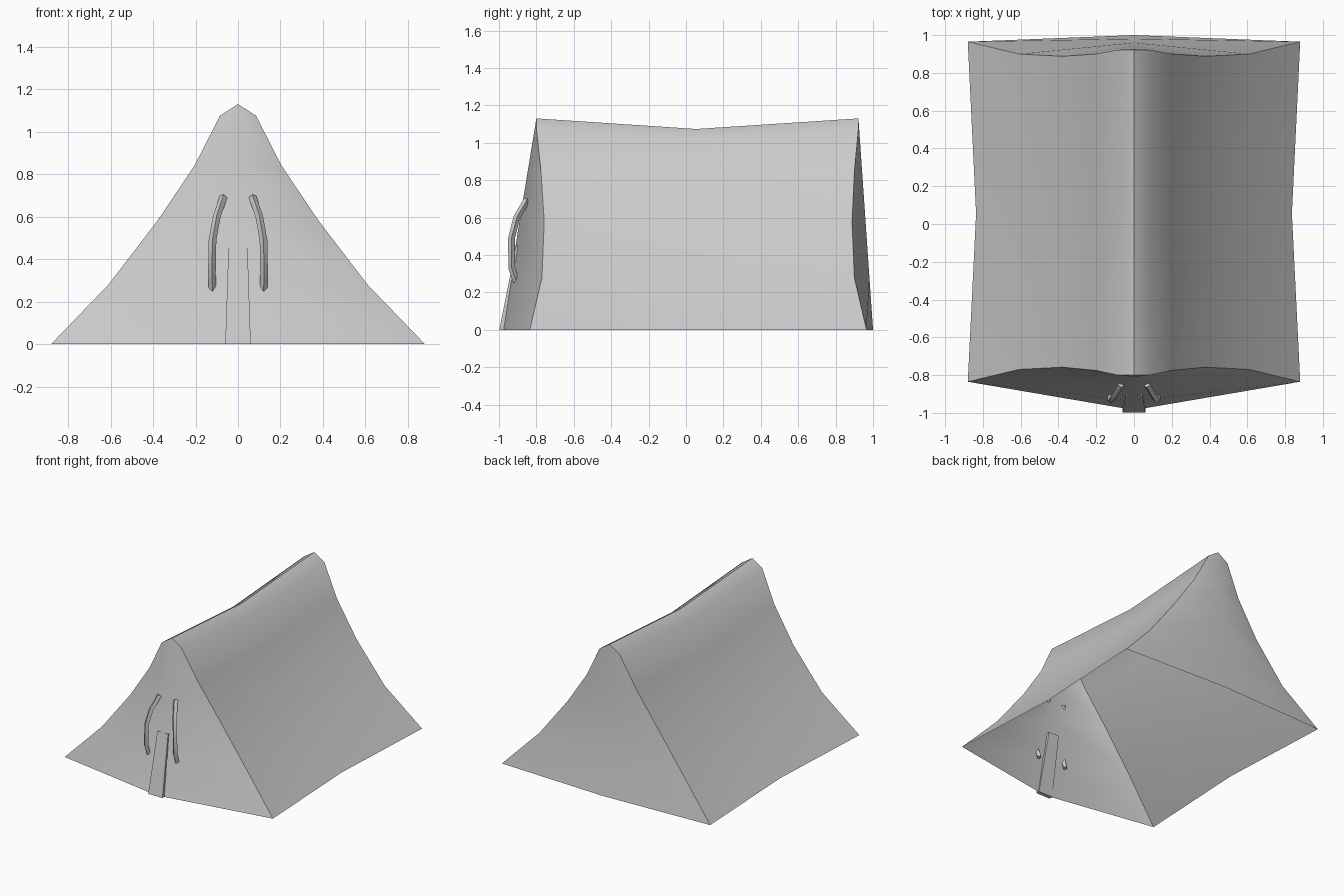
import bpy, bmesh, math
from mathutils import Vector

cube = bpy.data.objects.get("Cube")
if cube:
    bpy.data.objects.remove(cube)

canvas = bpy.data.materials.new("grey_canvas")
canvas.use_nodes = True
GREY = (0.6, 0.6, 0.6, 1)
canvas.diffuse_color = GREY
canvas.node_tree.nodes["Principled BSDF"].inputs["Base Color"].default_value = GREY


def finish(name, bm, angle):
    bmesh.ops.recalc_face_normals(bm, faces=bm.faces)
    mesh = bpy.data.meshes.new(name)
    bm.to_mesh(mesh)
    bm.free()
    mesh.materials.append(canvas)
    ob = bpy.data.objects.new(name, mesh)
    bpy.context.collection.objects.link(ob)
    bpy.ops.object.select_all(action='DESELECT')
    ob.select_set(True)
    bpy.context.view_layer.objects.active = ob
    bpy.ops.object.shade_smooth_by_angle(angle=math.radians(angle))
    return ob


# Half profile of the tent: x, z, y of the front edge, y of the back edge
PROFILE = [(0.88, 0, -0.835, 0.965), (0.61, 0.28, -0.77, 0.9),
           (0.38, 0.58, -0.758, 0.888), (0.205, 0.84, -0.775, 0.9),
           (0.085, 1.075, -0.8, 0.922), (0, 1.13, -0.8, 0.922)]
HEIGHT = 1.13
SAG, MID_Y = 0.95, 0.055


def front_y(z):
    return -0.985 + 0.185 * z / HEIGHT


def back_y(z):
    return 1.0 - 0.078 * z / HEIGHT


# Tent canvas: two sagging sides and two bowed end panels, open underneath
bm = bmesh.new()
full = [(-x, z, f, b) for x, z, f, b in PROFILE] + PROFILE[-2::-1]
front = [bm.verts.new((x, f, z)) for x, z, f, b in full]
middle = [bm.verts.new((x * SAG, MID_Y, z * SAG)) for x, z, f, b in full]
back = [bm.verts.new((x, b, z)) for x, z, f, b in full]
for a, b in ((front, middle), (middle, back)):
    for i in range(len(full) - 1):
        bm.faces.new((a[i], a[i + 1], b[i + 1], b[i]))
apex = len(PROFILE) - 1
for edge, bow in ((front, front_y), (back, back_y)):
    centre = [bm.verts.new((0, bow(p[1]), p[1])) for p in PROFILE[:-1]]
    centre.append(edge[apex])
    for side in (edge, edge[::-1]):
        for i in range(apex - 1):
            bm.faces.new((side[i], side[i + 1], centre[i + 1], centre[i]))
        bm.faces.new((side[apex - 1], centre[apex], centre[apex - 1]))
finish("tent_canvas", bm, 50)

# Door flap: a thin tapering strip that merges into the front panel
bm = bmesh.new()
rows = []
for z, half, y in ((0, 0.06, -0.998), (0.45, 0.045, -0.908)):
    rows.append([bm.verts.new((sx * half, y + d, z))
                 for sx, d in ((-1, 0), (1, 0), (1, 0.03), (-1, 0.03))])
for i in range(4):
    j = (i + 1) % 4
    bm.faces.new((rows[0][i], rows[0][j], rows[1][j], rows[1][i]))
for row in rows:
    bm.faces.new(row)
finish("door_flap", bm, 30)

# Curved door pulls with a diamond section, mirrored about the door
PULL = [Vector(p) for p in ((0.119, -0.895, 0.225), (0.123, -0.932, 0.33),
                            (0.12, -0.933, 0.49), (0.1, -0.905, 0.6),
                            (0.068, -0.85, 0.695))]
R = 0.018
for name, s in (("left_door_pull", 1), ("right_door_pull", -1)):
    bm = bmesh.new()
    rings = []
    for i, p in enumerate(PULL):
        run = (PULL[min(i + 1, 4)] - PULL[max(i - 1, 0)]).normalized()
        across = Vector((1, 0, 0)) - run * run.x
        across.normalize()
        out = run.cross(across)
        ring = [p + across * R, p + out * R, p - across * R, p - out * R]
        rings.append([bm.verts.new((v.x * s, v.y, v.z)) for v in ring])
    for a, b in zip(rings, rings[1:]):
        for i in range(4):
            j = (i + 1) % 4
            bm.faces.new((a[i], a[j], b[j], b[i]))
    bm.faces.new(rings[0])
    bm.faces.new(rings[-1])
    finish(name, bm, 30)
